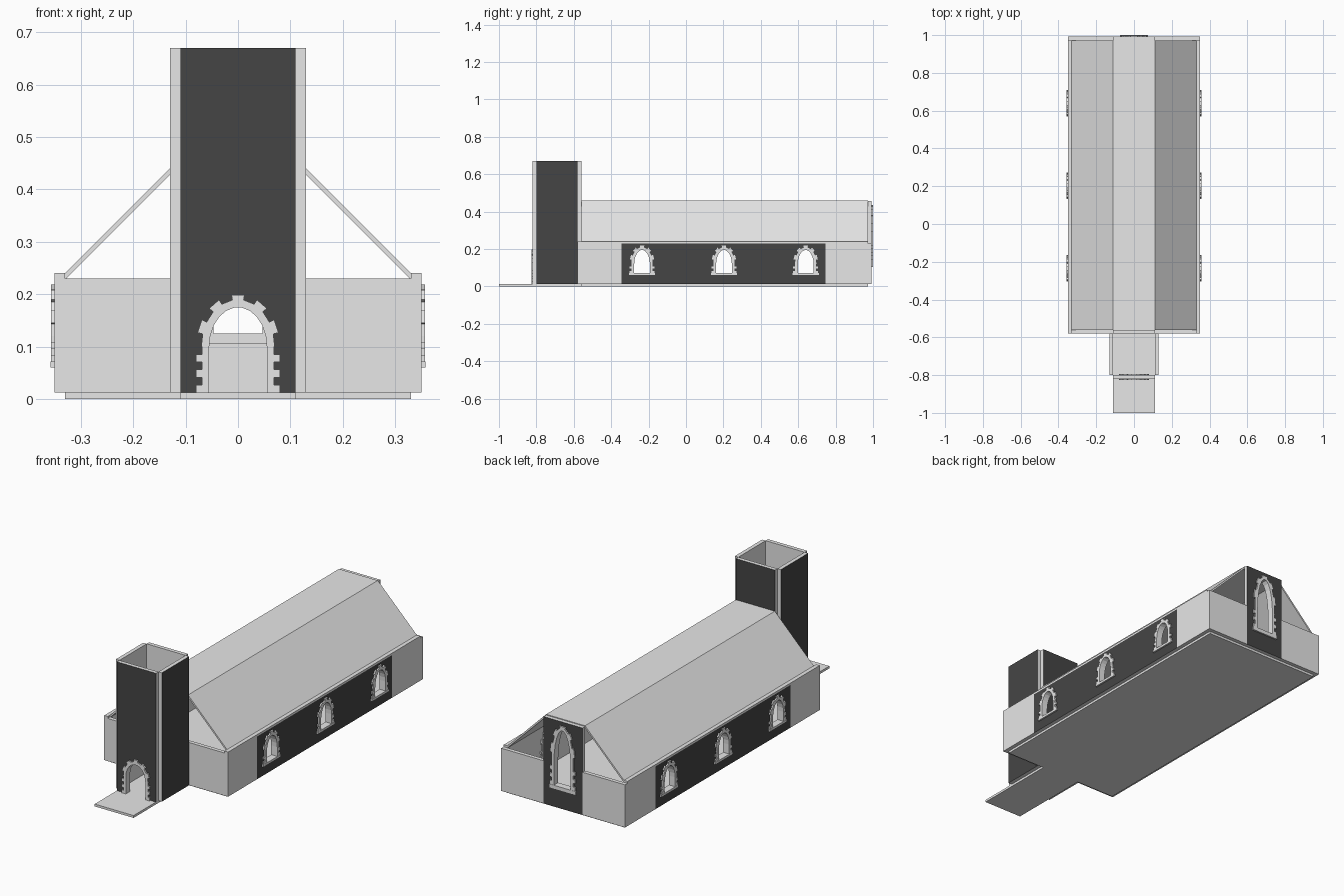
import bpy, bmesh
from math import pi, sin, cos, hypot
from mathutils import Matrix, Vector

if "Cube" in bpy.data.objects:
    bpy.data.objects.remove(bpy.data.objects["Cube"])


def material(name, v):
    m = bpy.data.materials.new(name)
    m.diffuse_color = (v, v, v, 1)
    m.use_nodes = True
    m.node_tree.nodes["Principled BSDF"].inputs["Base Color"].default_value = m.diffuse_color
    return m


LIGHT = material("light grey stone", 0.8)
DARK = material("dark grey wall", 0.06)
T = 0.02       # wall thickness
Z0 = 0.012     # floor top
WALL = 0.23    # nave wall height


def add_prism(bm, loops, y0, y1):
    """Extrude an (x, z) outline, with optional holes, from y0 to y1."""
    edges = []
    for loop in loops:
        vs = [bm.verts.new((x, y0, z)) for x, z in loop]
        edges += [bm.edges.new((a, b)) for a, b in zip(vs, vs[1:] + vs[:1])]
    if len(loops) == 1 and len(loops[0]) == 4:
        faces = [bm.faces.new(vs)]
    else:
        geom = bmesh.ops.triangle_fill(bm, edges=edges, use_beauty=True, normal=(0, -1, 0))["geom"]
        faces = [g for g in geom if isinstance(g, bmesh.types.BMFace)]
    geom = bmesh.ops.extrude_face_region(bm, geom=faces)["geom"]
    top = [g for g in geom if isinstance(g, bmesh.types.BMVert)]
    bmesh.ops.translate(bm, verts=top, vec=(0, y1 - y0, 0))


def finish(bm, name, origin=(0, 0, 0), angle=0, dark_front=False):
    """Turn local geometry (facing -y) into a placed object."""
    bmesh.ops.recalc_face_normals(bm, faces=bm.faces[:])
    if dark_front:
        for f in bm.faces:
            f.material_index = int(f.normal.y < -0.9)
    bm.transform(Matrix.Translation(Vector(origin)) @ Matrix.Rotation(angle, 4, 'Z'))
    me = bpy.data.meshes.new(name)
    bm.to_mesh(me)
    bm.free()
    me.materials.append(LIGHT)
    if dark_front:
        me.materials.append(DARK)
    ob = bpy.data.objects.new(name, me)
    bpy.context.collection.objects.link(ob)


def rect(x0, x1, z0, z1):
    return [(x0, z0), (x1, z0), (x1, z1), (x0, z1)]


def box(name, x0, x1, y0, y1, z0, z1):
    bm = bmesh.new()
    add_prism(bm, [rect(x0, x1, z0, z1)], y0, y1)
    finish(bm, name)


def arch(cx, w, z0, zs, zt, n=16):
    """Arched opening outline, from lower right round to lower left."""
    curve = [(cx + w * cos(pi * i / n), zs + (zt - zs) * sin(pi * i / n)) for i in range(n + 1)]
    return [(cx + w, z0)] + curve + [(cx - w, z0)]


def panel(name, loops, origin, angle):
    bm = bmesh.new()
    add_prism(bm, loops, 0, T)
    finish(bm, name, origin, angle, True)


def surround(name, origin, angle, cx, w, z0, zs, zt, rows, sill=None):
    """Jagged stone frame: jamb blocks, fanned arch blocks, keystone, sill."""
    bm = bmesh.new()
    y0, y1 = -0.007, T + 0.007
    h = (zs - z0) / rows
    for s in (-1, 1):
        for i in range(rows):
            a, b = cx + s * w, cx + s * (w + (0.025 if i % 2 == 0 else 0.014))
            add_prism(bm, [rect(min(a, b), max(a, b), z0 + i * h, z0 + (i + 1) * h)], y0, y1)
    n, r = 11, zt - zs
    for i in range(n):
        length = 0.025 if i % 2 else 0.015
        quad = []
        for t in (pi * i / n, pi * (i + 1) / n):
            nx, nz = cos(t) / w, sin(t) / r
            k = length / hypot(nx, nz)
            p = (cx + w * cos(t), zs + r * sin(t))
            quad.append((p, (p[0] + nx * k, p[1] + nz * k)))
        add_prism(bm, [[quad[0][0], quad[0][1], quad[1][1], quad[1][0]]], y0, y1)
    if sill:
        sw, sz = sill
        for i in range(3):
            a = cx - sw + 2 * sw * i / 3
            add_prism(bm, [rect(a, a + 2 * sw / 3, sz, z0)], y0 - 0.001, y1)
    finish(bm, name, origin, angle)


G = 0.005  # holes are slightly larger than the stone frames' inner edge

# Floors
box("nave_floor", -0.33, 0.33, -0.56, 0.972, 0, Z0)
box("porch_floor", -0.11, 0.11, -1.0, -0.56, 0, Z0)

# Nave side walls: dark window stretch between plain ends
for side, s in (("right", 1), ("left", -1)):
    xa, xb = sorted((s * 0.33, s * 0.35))
    box(side + "_wall_front_end", xa, xb, -0.58, -0.345, Z0, WALL)
    box(side + "_wall_back_end", xa, xb, 0.745, 0.992, Z0, WALL)
    box(side + "_wall_ledge", xa, xb, -0.58, 0.972, WALL, 0.24)
    origin, angle = (s * 0.35, 0, 0), s * pi / 2
    holes = []
    for i, y in enumerate((-0.235, 0.203, 0.64)):
        cx = s * y
        holes.append(arch(cx, 0.042 + G, 0.066, 0.12, 0.195 + G))
        surround(f"{side}_window_stones_{i + 1}", origin, angle,
                 cx, 0.042, 0.072, 0.12, 0.195, 4, (0.07, 0.06))
    ends = sorted((s * -0.345, s * 0.745))
    panel(side + "_window_wall", [rect(*ends, Z0, WALL)] + holes, origin, angle)
    # Front and back walls beside the centre panels
    xa, xb = sorted((s * 0.11, s * 0.33))
    box(side + "_front_wall", xa, xb, -0.58, -0.56, Z0, WALL)
    box(side + "_back_wall", xa, xb, 0.972, 0.992, Z0, WALL)

# Back centre panel with tall window
back = ((0, 0.992, 0), pi)
panel("back_window_wall", [rect(-0.11, 0.11, Z0, 0.456),
                           arch(0, 0.047 + G, 0.115, 0.24, 0.415 + G)], *back)
surround("back_window_stones", *back, 0, 0.047, 0.125, 0.24, 0.415, 6, (0.075, 0.105))

# Roof: two slopes and a flat ridge, open at the gables
bm = bmesh.new()
half = [(0.33, 0.228), (0.33, 0.24), (0.11, 0.46)]
inner = [(-0.33, 0.228), (-0.108, 0.45), (0.108, 0.45)]
add_prism(bm, [half + [(-x, z) for x, z in half[:0:-1]] + inner], -0.56, 0.972)
finish(bm, "roof")

# Tower: four plates, dark outside, open top and notched corners
TOP = 0.67
door = (0, 0.055, Z0, 0.1, 0.175)
doorway = arch(0, 0.055 + G, Z0, 0.1, 0.175 + G)
pierced = [(0.11, Z0), (0.11, TOP), (-0.11, TOP), (-0.11, Z0)] + doorway[::-1]
panel("tower_front", [pierced], (0, -0.82, 0), 0)
panel("tower_back", [pierced], (0, -0.56, 0), pi)
for side, s in (("right", 1), ("left", -1)):
    panel("tower_" + side, [rect(-0.11, 0.11, Z0, TOP)], (s * 0.13, -0.69, 0), s * pi / 2)
surround("door_stones", (0, -0.82, 0), 0, *door, 6)
